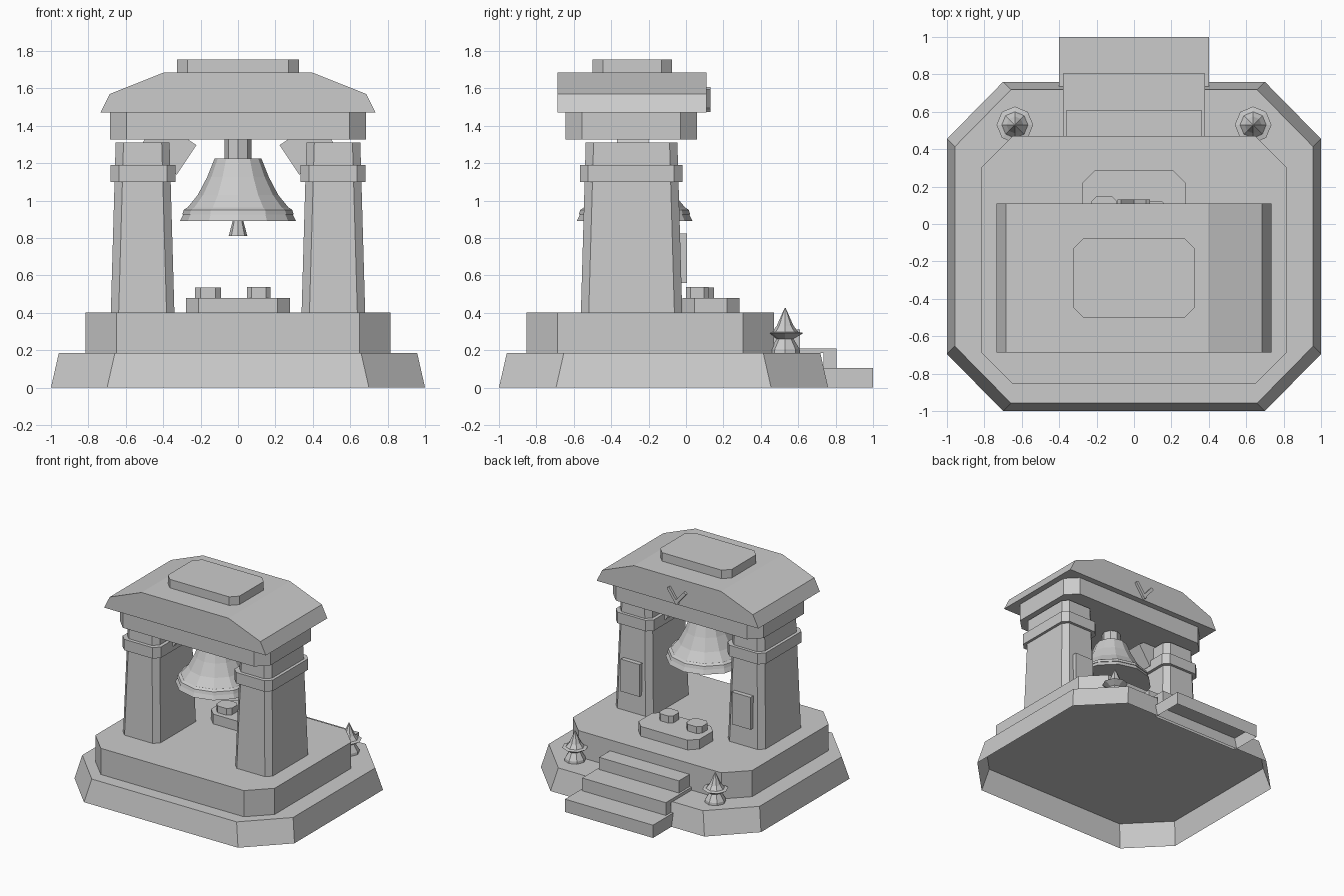
import bpy
import bmesh
from math import cos, sin, pi
from mathutils import Matrix, Vector

if "Cube" in bpy.data.objects:
    bpy.data.objects.remove(bpy.data.objects["Cube"])

stone = bpy.data.materials.new("pale_grey_stone")
stone.use_nodes = True
GREY = (0.6, 0.6, 0.6, 1)
stone.diffuse_color = GREY
stone.node_tree.nodes["Principled BSDF"].inputs["Base Color"].default_value = GREY


def finish(bm, name):
    bmesh.ops.recalc_face_normals(bm, faces=bm.faces)
    mesh = bpy.data.meshes.new(name)
    bm.to_mesh(mesh)
    bm.free()
    mesh.materials.append(stone)
    obj = bpy.data.objects.new(name, mesh)
    bpy.context.collection.objects.link(obj)
    return obj


def outline(x0, x1, y0, y1, cx, cy):
    """Rectangle with cut corners; a zero cut gives a plain rectangle."""
    if not cx:
        return [(x0, y0), (x1, y0), (x1, y1), (x0, y1)]
    return [(x0 + cx, y0), (x1 - cx, y0), (x1, y0 + cy), (x1, y1 - cy),
            (x1 - cx, y1), (x0 + cx, y1), (x0, y1 - cy), (x0, y0 + cy)]


def loft(name, rings, open_bottom=False):
    """Skin a stack of equal-length rings of 3D points."""
    bm = bmesh.new()
    loops = [[bm.verts.new(p) for p in ring] for ring in rings]
    n = len(loops[0])
    for a, b in zip(loops, loops[1:]):
        for i in range(n):
            j = (i + 1) % n
            bm.faces.new((a[i], a[j], b[j], b[i]))
    if not open_bottom:
        bm.faces.new(loops[0])
    bm.faces.new(loops[-1])
    return finish(bm, name)


def slab(name, x, y, z, cut=(0, 0), taper=0.0, open_bottom=False):
    """Cut-cornered block whose sides lean in by taper at the top."""
    base = outline(*x, *y, *cut)
    top = outline(x[0] + taper, x[1] - taper, y[0] + taper, y[1] - taper, *cut)
    return loft(name, [[(px, py, z[0]) for px, py in base],
                       [(px, py, z[1]) for px, py in top]], open_bottom)


def lathe(name, profile, sides, cx, cy):
    """Turn (radius, height) points about a vertical axis."""
    return loft(name, [[(cx + r * cos(2 * pi * i / sides),
                         cy + r * sin(2 * pi * i / sides), z)
                        for i in range(sides)] for r, z in profile])


def bar(name, start, end, width, y0, y1):
    """Straight bar in the XZ plane."""
    a, b = Vector(start), Vector(end)
    d = (b - a).normalized()
    n = Vector((-d.y, d.x)) * width / 2
    pts = [a + n, b + n, b - n, a - n]
    return loft(name, [[(p.x, y, p.y) for p in pts] for y in (y0, y1)])


# Stepped base
slab("base_plinth", (-1, 1), (-1, 0.76), (0, 0.185), (0.3, 0.305), 0.042, True)
slab("upper_platform", (-0.815, 0.815), (-0.853, 0.47), (0.185, 0.4), (0.165, 0.165))

# Back stairs
slab("lower_step", (-0.4, 0.4), (0.735, 1), (0, 0.105), open_bottom=True)
slab("middle_step", (-0.38, 0.38), (0.735, 0.805), (0.105, 0.21))
slab("middle_tread", (-0.38, 0.38), (0.46, 0.805), (0.185, 0.21))
slab("upper_step", (-0.362, 0.362), (0.46, 0.61), (0.19, 0.31))

# Offering stone with two small blocks
slab("offering_stone", (-0.277, 0.277), (-0.02, 0.285), (0.4, 0.48), (0.065, 0.065))
slab("offering_block_right", (-0.23, -0.09), (0.02, 0.15), (0.48, 0.535), (0.03, 0.03))
slab("offering_block_left", (0.048, 0.175), (0, 0.12), (0.48, 0.538), (0.025, 0.025))

# Pillars with collars, back panels, braces and finials on both sides
for side, s in (("left", 1), ("right", -1)):
    def span(a, b):
        return tuple(sorted((s * a, s * b)))

    slab("pillar_" + side, span(0.34, 0.68), (-0.562, -0.02), (0.4, 1.31),
         (0.042, 0.042), 0.026)
    slab("pillar_collar_" + side, span(0.335, 0.682), (-0.568, -0.018),
         (1.1, 1.19), (0.045, 0.045))
    slab("pillar_panel_" + side, span(0.42, 0.59), (-0.07, 0.005), (0.56, 0.825))
    bar("brace_" + side, (s * 0.275, 1.217), (s * 0.48, 1.353), 0.19, -0.37, -0.2)
    lathe("finial_" + side,
          [(0.08, 0.185), (0.078, 0.205), (0.045, 0.26), (0.098, 0.292),
           (0.07, 0.298), (0.045, 0.33), (0.003, 0.425)], 8, s * 0.637, 0.53)

# Lintel, roof and cap
slab("lintel", (-0.685, 0.685), (-0.645, 0.06), (1.325, 1.47), (0.09, 0.09))
half = [(0.735, 1.47), (0.685, 1.57), (0.395, 1.685)]
profile = half + [(-x, z) for x, z in reversed(half)]
loft("roof", [[(x, y, z) for x, z in profile] for y in (-0.688, 0.11)])
slab("roof_cap", (-0.325, 0.325), (-0.5, -0.075), (1.685, 1.755), (0.055, 0.055))

# Crossed bars on the back of the roof
bar("roof_mark_long", (0.075, 1.6), (-0.01, 1.48), 0.025, 0.1, 0.13)
bar("roof_mark_short", (-0.08, 1.59), (0.01, 1.485), 0.025, 0.1, 0.13)

# Bell with hanger, rim band and clapper
lathe("bell", [(0.31, 0.89), (0.28, 0.95), (0.215, 1.03), (0.165, 1.125),
               (0.125, 1.225)], 12, 0, -0.275)
lathe("bell_band", [(0.298, 0.925), (0.29, 0.95), (0.272, 0.962)], 12, 0, -0.275)
lathe("bell_hanger", [(0.073, 1.2), (0.073, 1.33)], 8, 0, -0.275)
lathe("clapper", [(0.05, 0.81), (0.026, 0.9)], 8, 0, -0.275)
